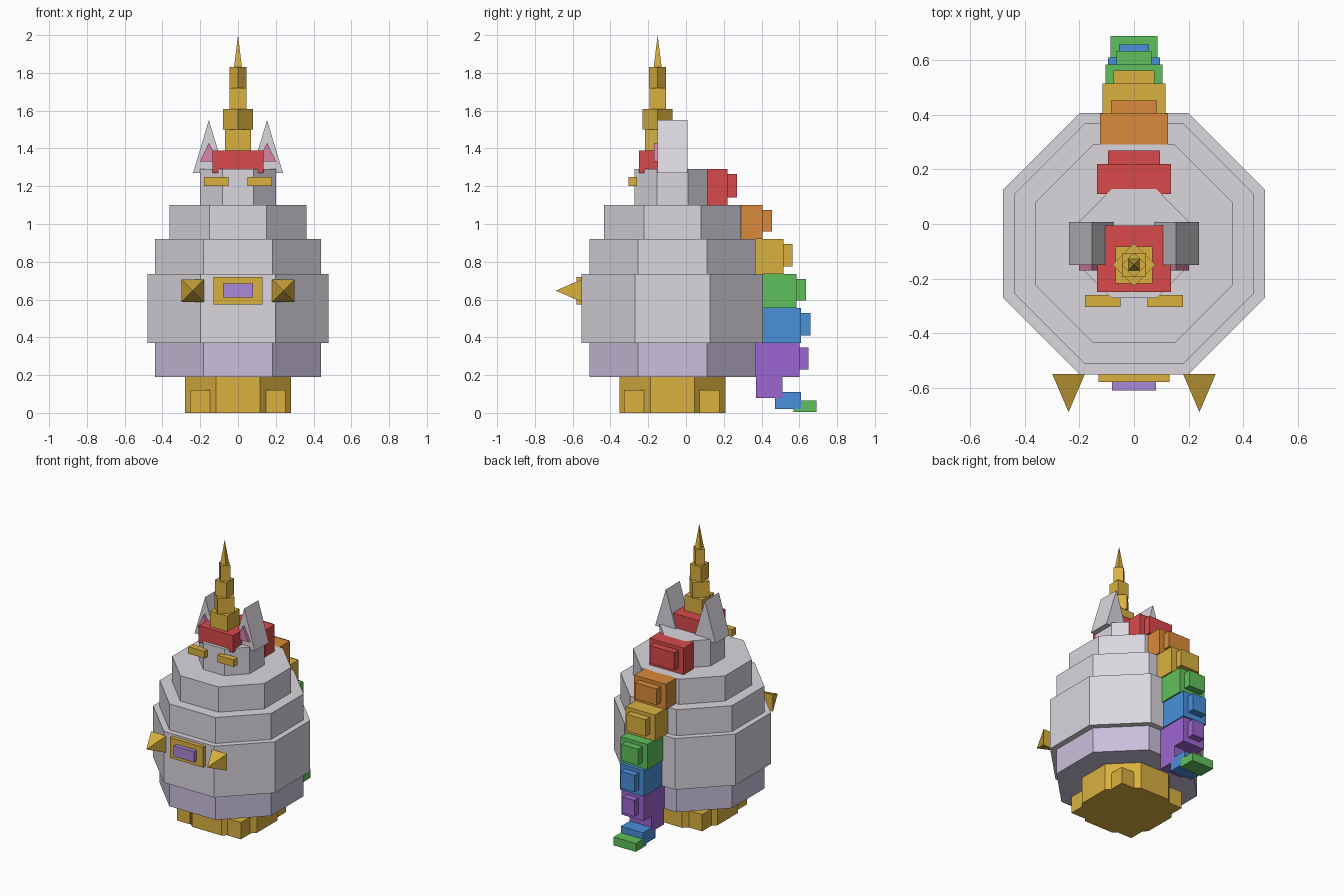
import bpy, bmesh, math
from mathutils import Matrix

if "Cube" in bpy.data.objects:
    bpy.data.objects.remove(bpy.data.objects["Cube"])


def material(name, hex_code):
    """Flat material from an sRGB hex colour."""
    def lin(c):
        return c / 12.92 if c <= 0.04045 else ((c + 0.055) / 1.055) ** 2.4
    rgb = [lin(int(hex_code[i:i + 2], 16) / 255) for i in (0, 2, 4)]
    m = bpy.data.materials.new(name)
    m.diffuse_color = (*rgb, 1)
    m.use_nodes = True
    m.node_tree.nodes["Principled BSDF"].inputs["Base Color"].default_value = m.diffuse_color
    return m


GREY = material("pale_grey", "DAD6DE")
LAVENDER = material("lavender", "C9C0DC")
GOLD = material("gold", "DAB03F")
RED = material("red", "DA4A4C")
ORANGE = material("orange", "DA8A3A")
GREEN = material("green", "5FC05D")
BLUE = material("blue", "4A90DA")
PURPLE = material("purple", "9C66D0")
PINK = material("pink", "DA85A8")
VIOLET = material("gem_violet", "AA88DA")


def finish(name, bm, mat):
    bmesh.ops.recalc_face_normals(bm, faces=bm.faces)
    me = bpy.data.meshes.new(name)
    bm.to_mesh(me)
    bm.free()
    me.materials.append(mat)
    ob = bpy.data.objects.new(name, me)
    bpy.context.collection.objects.link(ob)
    return ob


def box(name, mat, x, y, z):
    """Box from (min, max) ranges."""
    bm = bmesh.new()
    bmesh.ops.create_cube(bm, size=1)
    for v in bm.verts:
        v.co = [(r[0] + r[1]) / 2 + c * (r[1] - r[0])
                for r, c in zip((x, y, z), v.co)]
    return finish(name, bm, mat)


def column(name, mat, sides, apothem, y, z0, z1, turn=0, tip=1):
    """Upright n-sided prism or cone with a flat side facing front."""
    bm = bmesh.new()
    r = apothem / math.cos(math.pi / sides)
    bmesh.ops.create_cone(bm, cap_ends=True, segments=sides, radius1=r,
                          radius2=r * tip, depth=z1 - z0)
    rot = Matrix.Rotation(math.pi / sides + turn, 4, 'Z')
    bm.transform(Matrix.Translation((0, y, (z0 + z1) / 2)) @ rot)
    # keep a flat side towards the front whatever the starting angle
    front = min(f.normal.y for f in bm.faces)
    bm.normal_update()
    return finish(name, bm, mat)


def triangle(name, mat, x, half, z0, z1, y0, y1):
    """Triangular prism pointing up."""
    bm = bmesh.new()
    f = bm.faces.new([bm.verts.new(p) for p in
                      ((x - half, y0, z0), (x + half, y0, z0), (x, y0, z1))])
    g = bmesh.ops.extrude_face_region(bm, geom=[f])["geom"]
    bmesh.ops.translate(bm, vec=(0, y1 - y0, 0),
                        verts=[v for v in g if isinstance(v, bmesh.types.BMVert)])
    return finish(name, bm, mat)


def pyramid(name, mat, x, z, half, y0, y1):
    """Square pyramid pointing forward."""
    bm = bmesh.new()
    base = [bm.verts.new((x + a * half, y0, z + b * half))
            for a, b in ((-1, -1), (1, -1), (1, 1), (-1, 1))]
    tip = bm.verts.new((x, y1, z))
    bm.faces.new(base)
    for i in range(4):
        bm.faces.new((base[i], base[(i + 1) % 4], tip))
    return finish(name, bm, mat)


# Stacked octagonal body
for name, mat, a, z0, z1 in (
        ("base", GOLD, 0.28, 0, 0.19), ("lower_body", LAVENDER, 0.44, 0.19, 0.37),
        ("belly", GREY, 0.48, 0.37, 0.735), ("chest", GREY, 0.44, 0.735, 0.92),
        ("shoulders", GREY, 0.363, 0.92, 1.10), ("head", GREY, 0.20, 1.10, 1.29)):
    column(name, mat, 8, a, -0.072, z0, z1)

# Horn of alternating square and turned blocks
for i, (a, z0, z1, turn) in enumerate((
        (0.068, 1.39, 1.50, 0), (0.056, 1.50, 1.61, math.pi / 4),
        (0.044, 1.61, 1.72, 0), (0.032, 1.72, 1.83, math.pi / 4))):
    column(f"horn_block_{i + 1}", GOLD, 4, a, -0.15, z0, z1, turn)
column("horn_tip", GOLD, 4, 0.021, -0.15, 1.83, 2.0, 0, 0)

# Forelock
box("forelock", RED, (-0.135, 0.135), (-0.25, -0.005), (1.27, 1.39))

# Mirrored parts
for side, s in (("left", -1), ("right", 1)):
    triangle(f"ear_{side}", GREY, s * 0.154, 0.084, 1.27, 1.55, -0.15, 0.008)
    triangle(f"inner_ear_{side}", PINK, s * 0.154, 0.048, 1.33, 1.43, -0.17, -0.15)
    box(f"eye_{side}", GOLD, sorted((s * 0.05, s * 0.18)), (-0.305, -0.26), (1.20, 1.25))
    pyramid(f"hoof_spike_{side}", GOLD, s * 0.24, 0.647, 0.06, -0.55, -0.69)
    for end, y in (("front", -0.275), ("back", 0.125)):
        box(f"foot_{end}_{side}", GOLD, sorted((s * 0.148, s * 0.252)),
            (y - 0.053, y + 0.053), (0, 0.12))

# Belly plate and gem
box("belly_plate", GOLD, (-0.13, 0.13), (-0.58, -0.54), (0.575, 0.72))
box("belly_gem", VIOLET, (-0.08, 0.08), (-0.61, -0.57), (0.61, 0.685))

# Rainbow mane: a block and a smaller raised block per colour
for name, mat, w, y0, y1, z0, z1 in (
        ("red", RED, 0.135, 0.11, 0.22, 1.10, 1.29),
        ("orange", ORANGE, 0.125, 0.28, 0.405, 0.92, 1.10),
        ("gold", GOLD, 0.115, 0.36, 0.515, 0.735, 0.92),
        ("green", GREEN, 0.105, 0.40, 0.585, 0.555, 0.735),
        ("blue", BLUE, 0.095, 0.40, 0.61, 0.37, 0.555),
        ("purple", PURPLE, 0.087, 0.36, 0.60, 0.19, 0.37)):
    box(f"mane_{name}", mat, (-w, w), (y0, y1), (z0, z1))
    k = w - 0.04
    box(f"mane_{name}_ridge", mat, (-k, k), (y1 - 0.02, y1 + 0.049),
        (z0 + 0.04, z1 - 0.025))

# Tail
box("tail_root", PURPLE, (-0.087, 0.087), (0.37, 0.51), (0.08, 0.19))
box("tail_middle", BLUE, (-0.087, 0.087), (0.47, 0.61), (0.02, 0.11))
box("tail_tip", GREEN, (-0.087, 0.087), (0.57, 0.69), (0.005, 0.065))
